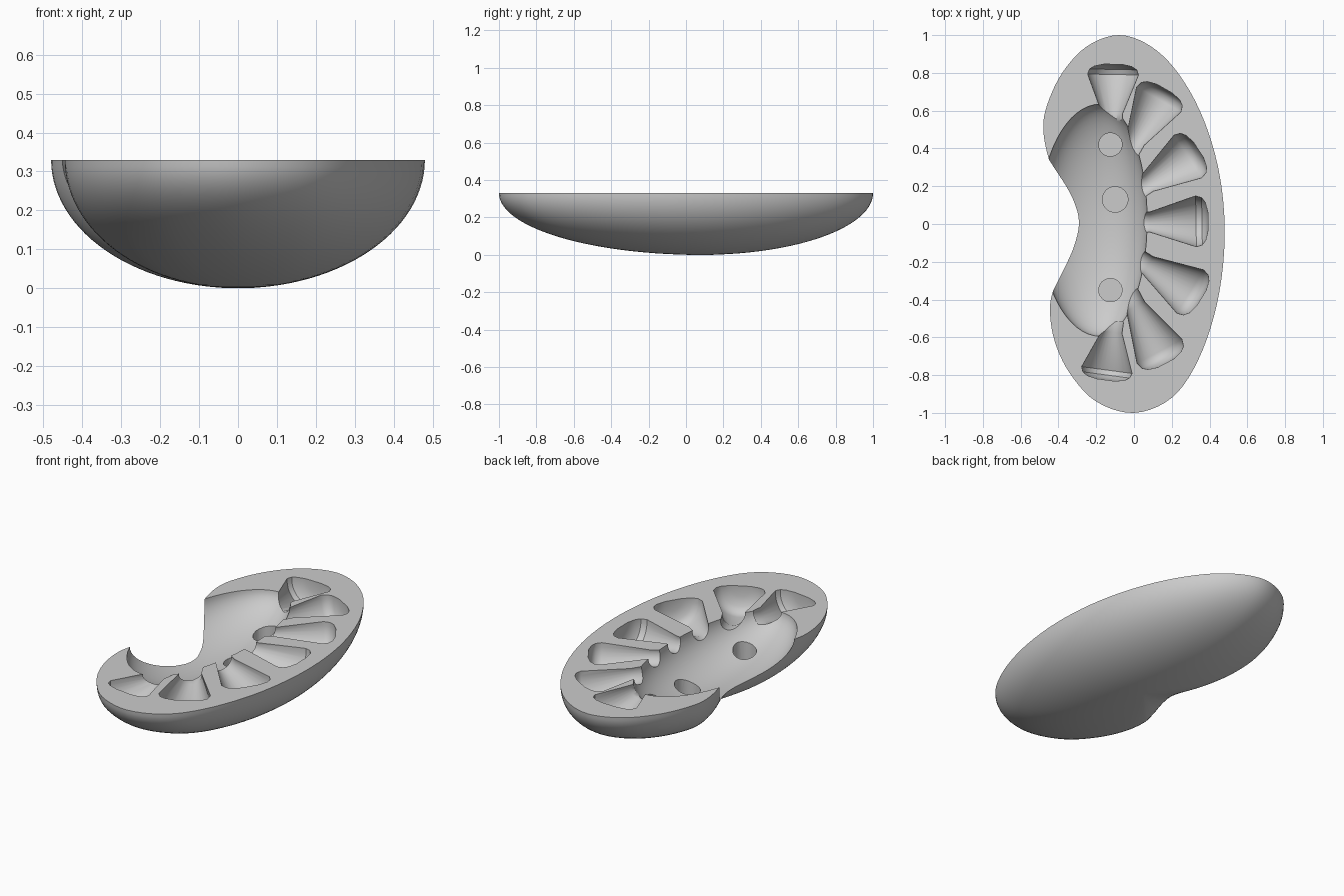
import bpy, bmesh, math
from mathutils import Vector

cube = bpy.data.objects.get("Cube")
if cube:
    bpy.data.objects.remove(cube, do_unlink=True)

HEIGHT = 0.33
grey = bpy.data.materials.new("plain grey")
grey.use_nodes = True
COLOUR = (0.6, 0.6, 0.6, 1)
grey.diffuse_color = COLOUR
grey.node_tree.nodes["Principled BSDF"].inputs["Base Color"].default_value = COLOUR


def make_object(name, bm):
    bmesh.ops.recalc_face_normals(bm, faces=bm.faces)
    mesh = bpy.data.meshes.new(name)
    bm.to_mesh(mesh)
    bm.free()
    mesh.materials.append(grey)
    obj = bpy.data.objects.new(name, mesh)
    bpy.context.collection.objects.link(obj)
    return obj


def smooth_loop(points, steps):
    """Closed Catmull-Rom curve through the points."""
    out, n = [], len(points)
    pts = [Vector(p) for p in points]
    for i in range(n):
        a, b, c, d = (pts[(i + k) % n] for k in (-1, 0, 1, 2))
        for s in range(steps):
            t = s / steps
            out.append(0.5 * (2 * b + (c - a) * t + (2 * a - 5 * b + 4 * c - d) * t * t
                              + (3 * b - a - 3 * c + d) * t ** 3))
    return out


def skin(bm, rings):
    """Join rings of equal size and cap both ends."""
    n = len(rings[0])
    for low, high in zip(rings, rings[1:]):
        for i in range(n):
            j = (i + 1) % n
            bm.faces.new((low[i], low[j], high[j], high[i]))
    bm.faces.new(rings[0][::-1])
    bm.faces.new(rings[-1])


def make_body():
    # Bean outline, shrunk ring by ring to the lowest point
    outline = smooth_loop([
        (.48, -.08), (.455, .25), (.37, .55), (.24, .79), (.09, .94), (-.08, 1),
        (-.25, .94), (-.38, .8), (-.46, .63), (-.48, .5), (-.45, .34), (-.38, .15),
        (-.35, 0), (-.37, -.15), (-.42, -.32), (-.445, -.45), (-.42, -.62),
        (-.34, -.79), (-.2, -.94), (0, -1), (.2, -.92), (.34, -.72), (.44, -.42)], 5)
    centre = Vector((0, .08))
    bm = bmesh.new()
    rings = []
    count = 28
    for k in range(1, count + 1):
        a = math.pi / 2 * k / count
        z = HEIGHT * (1 - math.cos(a)) if k > 1 else 0
        flat = [centre + (p - centre) * math.sin(a) for p in outline]
        rings.append([bm.verts.new((p.x, p.y, z)) for p in flat])
    skin(bm, rings)
    return make_object("kidney_body", bm)


def make_cavity():
    # Ellipsoid, wider toward the notch so that it opens the side wall
    bm = bmesh.new()
    bmesh.ops.create_uvsphere(bm, u_segments=64, v_segments=32, radius=1)
    for v in bm.verts:
        wide = .32 if v.co.x < 0 else .25
        v.co = (-.18 + wide * v.co.x, .02 + .615 * v.co.y, HEIGHT + .005 + .2 * v.co.z)
    return make_object("cavity_cutter", bm)


def make_lathe(name, start, end, profile, segments=32):
    """Round cutter along start to end; profile holds (fraction, radius)."""
    start, end = Vector(start), Vector(end)
    axis = end - start
    turn = axis.to_track_quat('Z', 'Y')
    bm = bmesh.new()
    rings = []
    for f, r in profile:
        ring = []
        for i in range(segments):
            a = math.tau * (i + .5) / segments
            spoke = turn @ Vector((r * math.cos(a), r * math.sin(a), 0))
            ring.append(bm.verts.new(start + axis * f + spoke))
        rings.append(ring)
    skin(bm, rings)
    return make_object(name, bm)


body = make_body()
cutters = [make_cavity()]

# Flared chambers fanned around the cavity
CHAMBER = [(-.18, .055), (.05, .055), (.82, .135), (.92, .125), (.98, .1), (1.02, .05)]
FAN = [((-.115, .57), (-.11, .84)), ((0, .43), (.16, .71)), ((.06, .21), (.335, .39)),
       ((.07, .01), (.385, .015)), ((.06, -.21), (.35, -.39)),
       ((0, -.42), (.165, -.73)), ((-.115, -.56), (-.15, -.82))]
for inner, outer in FAN:
    cutters.append(make_lathe("chamber_cutter", (*inner, HEIGHT - .012),
                              (*outer, HEIGHT - .012), CHAMBER))

# Small pits in the cavity floor
for x, y, r in ((-.125, .42, .062), (-.1, .13, .068), (-.125, -.35, .062)):
    cutters.append(make_lathe("pit_cutter", (x, y, .075), (x, y, .25), [(0, r), (1, r)], 20))

# Carve everything out of the body
bpy.context.view_layer.objects.active = body
body.select_set(True)
for cutter in cutters:
    cutter.hide_render = True
    mod = body.modifiers.new("carve", 'BOOLEAN')
    mod.operation = 'DIFFERENCE'
    mod.solver = 'EXACT'
    mod.object = cutter
    bpy.ops.object.modifier_apply(modifier=mod.name)
for cutter in cutters:
    bpy.data.objects.remove(cutter, do_unlink=True)

bpy.ops.object.select_all(action='DESELECT')
body.select_set(True)
bpy.ops.object.shade_smooth_by_angle(angle=math.radians(35))
